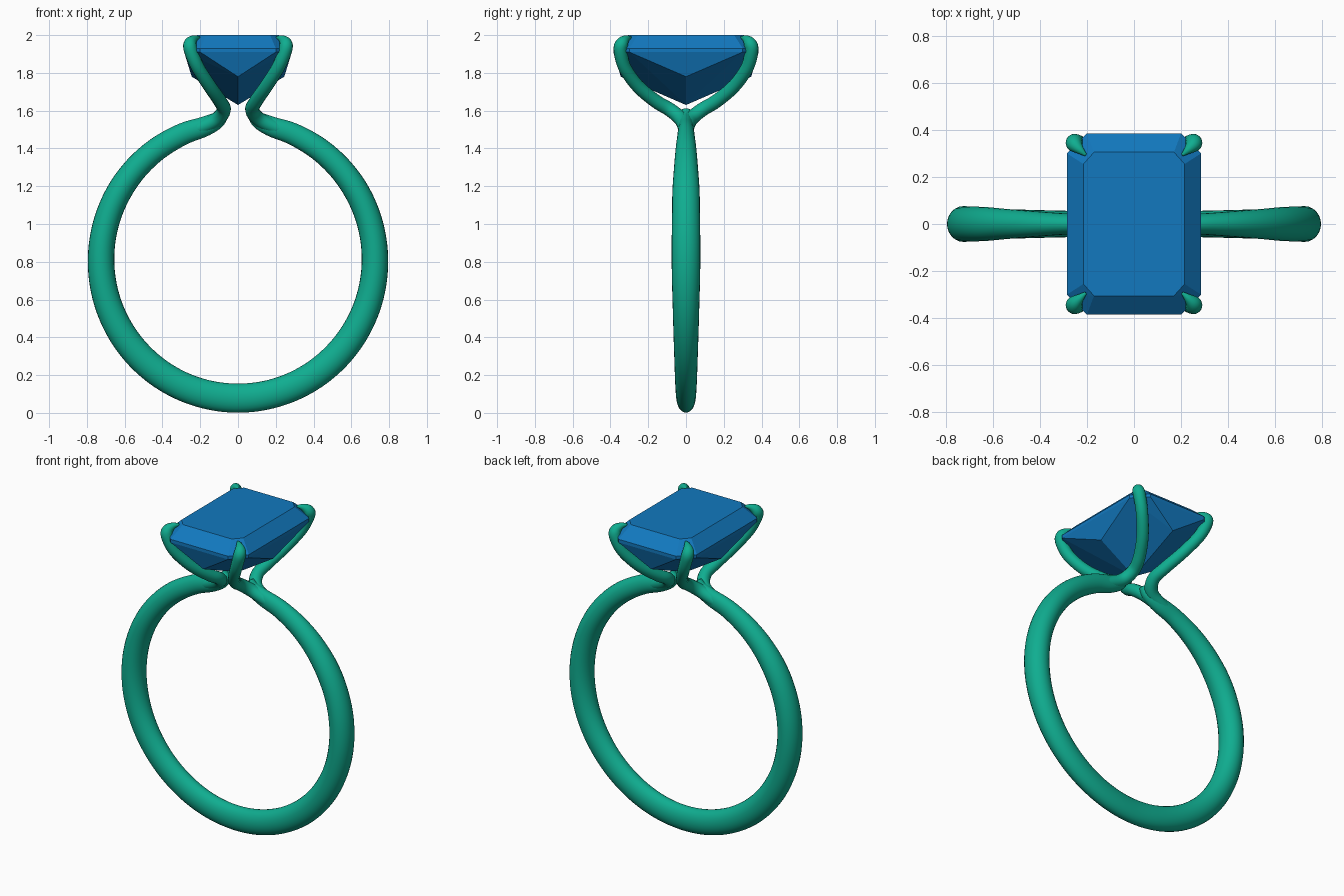
import bpy, bmesh, math
from mathutils import Vector

if "Cube" in bpy.data.objects:
    bpy.data.objects.remove(bpy.data.objects["Cube"])


def material(name, rgb):
    m = bpy.data.materials.new(name)
    m.diffuse_color = (*rgb, 1)
    m.use_nodes = True
    m.node_tree.nodes["Principled BSDF"].inputs["Base Color"].default_value = m.diffuse_color
    return m


def add_object(name, bm, mat, smooth):
    bmesh.ops.recalc_face_normals(bm, faces=bm.faces[:])
    for f in bm.faces:
        f.smooth = smooth
    me = bpy.data.meshes.new(name)
    bm.to_mesh(me)
    bm.free()
    me.materials.append(mat)
    ob = bpy.data.objects.new(name, me)
    bpy.context.collection.objects.link(ob)
    return ob


def spline(pts, steps):
    """Catmull-Rom through rows of x, y, z, in-plane radius, side radius."""
    out = []
    for i in range(len(pts) - 1):
        p = [Vector(pts[min(max(i + k, 0), len(pts) - 1)]) for k in (-1, 0, 1, 2)]
        for s in range(steps):
            t = s / steps
            out.append(0.5 * (2 * p[1] + (p[2] - p[0]) * t
                              + (2 * p[0] - 5 * p[1] + 4 * p[2] - p[3]) * t ** 2
                              + (3 * p[1] - p[0] - 3 * p[2] + p[3]) * t ** 3))
    return out + [Vector(pts[-1])]


def sweep(name, pts, mat, steps=6, sides=24):
    """Tapered elliptical tube along a path."""
    rows = spline(pts, steps)
    centres = [Vector(r[:3]) for r in rows]
    bm = bmesh.new()
    side = Vector((0, 1, 0))
    rings = []
    for i, (c, r) in enumerate(zip(centres, rows)):
        tan = (centres[min(i + 1, len(rows) - 1)] - centres[max(i - 1, 0)]).normalized()
        side = (side - tan * side.dot(tan)).normalized()
        nrm = tan.cross(side)
        angles = [2 * math.pi * k / sides for k in range(sides)]
        rings.append([bm.verts.new(c + nrm * (math.cos(a) * r[3]) + side * (math.sin(a) * r[4]))
                      for a in angles])
    for a, b in zip(rings, rings[1:]):
        for k in range(sides):
            n = (k + 1) % sides
            bm.faces.new((a[k], a[n], b[n], b[k]))
    bm.faces.new(rings[0])
    bm.faces.new(rings[-1])
    return add_object(name, bm, mat, True)


metal = material("metal", (0.005, 0.42, 0.28))
blue = material("blue_stone", (0.006, 0.19, 0.52))

# Band: circular arc that thins toward the split below the stone
keys = [(-90, .077, .05), (-45, .075, .062), (0, .07, .077),
        (30, .067, .072), (50, .063, .058), (66, .058, .045)]


def radii(a):
    for (a0, n0, y0), (a1, n1, y1) in zip(keys, keys[1:]):
        if a <= a1:
            t = (a - a0) / (a1 - a0)
            return n0 + (n1 - n0) * t, y0 + (y1 - y0) * t


half = []
for deg in range(-90, 67, 12):
    a = math.radians(deg)
    half.append((0.725 * math.cos(a), 0, 0.808 + 0.73 * math.sin(a), *radii(deg)))
half += [(.18, 0, 1.515, .053, .041), (.11, 0, 1.55, .044, .038), (.075, 0, 1.595, .03, .03)]
left = [(-p[0], *p[1:]) for p in half[:0:-1]]
sweep("band", left + half, metal)

# Four claws that flow out of the band and fold over the stone corners
claw = [(.34, 0, 1.46, .035), (.2, .004, 1.51, .04), (.11, .025, 1.555, .039),
        (.075, .085, 1.605, .037), (.095, .16, 1.65, .036), (.15, .255, 1.73, .035),
        (.213, .325, 1.83, .035), (.25, .347, 1.92, .036), (.252, .338, 1.957, .034),
        (.232, .317, 1.98, .02), (.205, .293, 1.988, .006)]
for sx, xn in ((1, "right"), (-1, "left")):
    for sy, yn in ((1, "back"), (-1, "front")):
        sweep(f"claw_{yn}_{xn}", [(x * sx, y * sy, z, r, r) for x, y, z, r in claw], metal, sides=16)

# Stone: flat table, clipped-corner girdle and faceted pavilion as one convex hull
bm = bmesh.new()
outline = [(.215, .255, 2.0), (.17, .305, 2.0),
           (.285, .30, 1.93), (.20, .385, 1.93),
           (.285, .30, 1.91), (.20, .385, 1.91)]
for x, y, z in outline:
    for sx in (1, -1):
        for sy in (1, -1):
            bm.verts.new((x * sx, y * sy, z))
for s in (1, -1):
    bm.verts.new((.245 * s, 0, 1.78))
    bm.verts.new((0, .345 * s, 1.78))
bm.verts.new((0, 0, 1.63))
bmesh.ops.convex_hull(bm, input=bm.verts[:])
bmesh.ops.dissolve_limit(bm, angle_limit=0.01, verts=bm.verts[:], edges=bm.edges[:])
add_object("stone", bm, blue, False)
